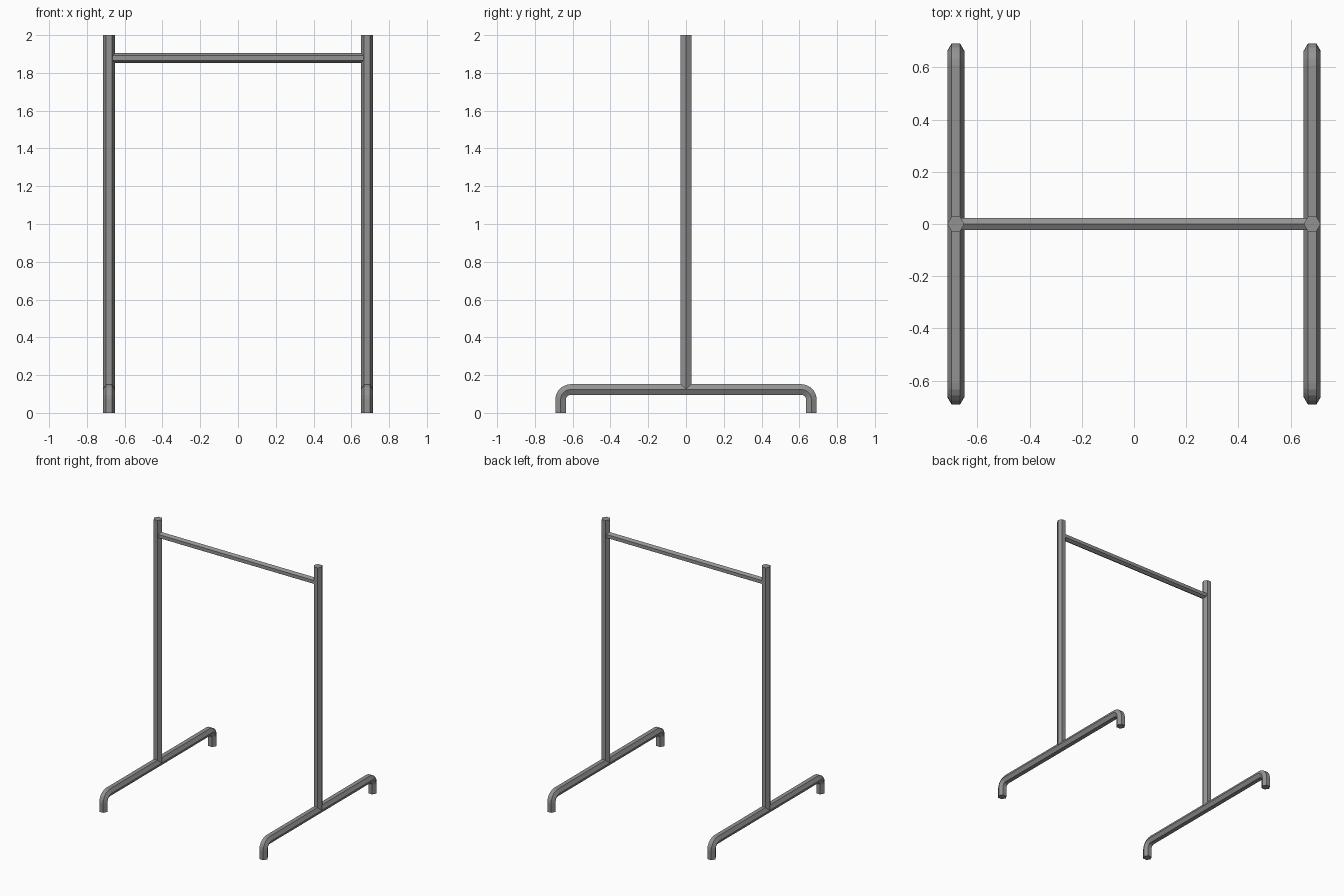
import bpy, bmesh, math
from mathutils import Vector

if "Cube" in bpy.data.objects:
    bpy.data.objects.remove(bpy.data.objects["Cube"])

steel = bpy.data.materials.new("grey_steel")
steel.diffuse_color = (0.29, 0.29, 0.29, 1)
steel.use_nodes = True
steel.node_tree.nodes["Principled BSDF"].inputs["Base Color"].default_value = steel.diffuse_color


def hex_tube(name, path, side, radius):
    """Sweep a capped hexagon along a planar path; 'side' is the normal of
    that plane and points at one corner of the hexagon."""
    bm = bmesh.new()
    pts = [Vector(p) for p in path]
    side = Vector(side)
    rings = []
    for i, p in enumerate(pts):
        tangent = (pts[min(i + 1, len(pts) - 1)] - pts[max(i - 1, 0)]).normalized()
        up = side.cross(tangent)
        rings.append([bm.verts.new(p + radius * (math.cos(a) * side + math.sin(a) * up))
                      for a in (k * math.pi / 3 for k in range(6))])
    for r0, r1 in zip(rings, rings[1:]):
        for k in range(6):
            j = (k + 1) % 6
            bm.faces.new((r0[k], r0[j], r1[j], r1[k]))
    bm.faces.new(rings[0])
    bm.faces.new(rings[-1])
    bmesh.ops.recalc_face_normals(bm, faces=bm.faces)
    mesh = bpy.data.meshes.new(name)
    bm.to_mesh(mesh)
    bm.free()
    mesh.materials.append(steel)
    obj = bpy.data.objects.new(name, mesh)
    bpy.context.collection.objects.link(obj)


POST_X, R = 0.683, 0.0325
FOOT_Z, FOOT_Y, BEND, STEPS = 0.124, 0.664, 0.054, 5

# Half of the foot's centre line: floor, rounded bend, then level
half = [(FOOT_Y, 0.0)]
for i in range(STEPS + 1):
    a = math.pi / 2 * i / STEPS
    half.append((FOOT_Y - BEND + BEND * math.cos(a), FOOT_Z - BEND + BEND * math.sin(a)))
foot_line = half + [(-y, z) for y, z in reversed(half)]

for label, s in (("left", -1), ("right", 1)):
    x = s * POST_X
    # Bent floor tube
    hex_tube(label + "_foot", [(x, y, z) for y, z in foot_line], (1, 0, 0), R)
    # Upright rising from the middle of the foot
    hex_tube(label + "_post", [(x, 0, FOOT_Z), (x, 0, 2.0)], (1, 0, 0), R)

# Thinner hanging rail between the posts
hex_tube("hanging_rail", [(-POST_X, 0, 1.879), (POST_X, 0, 1.879)], (0, 0, 1), 0.026)
